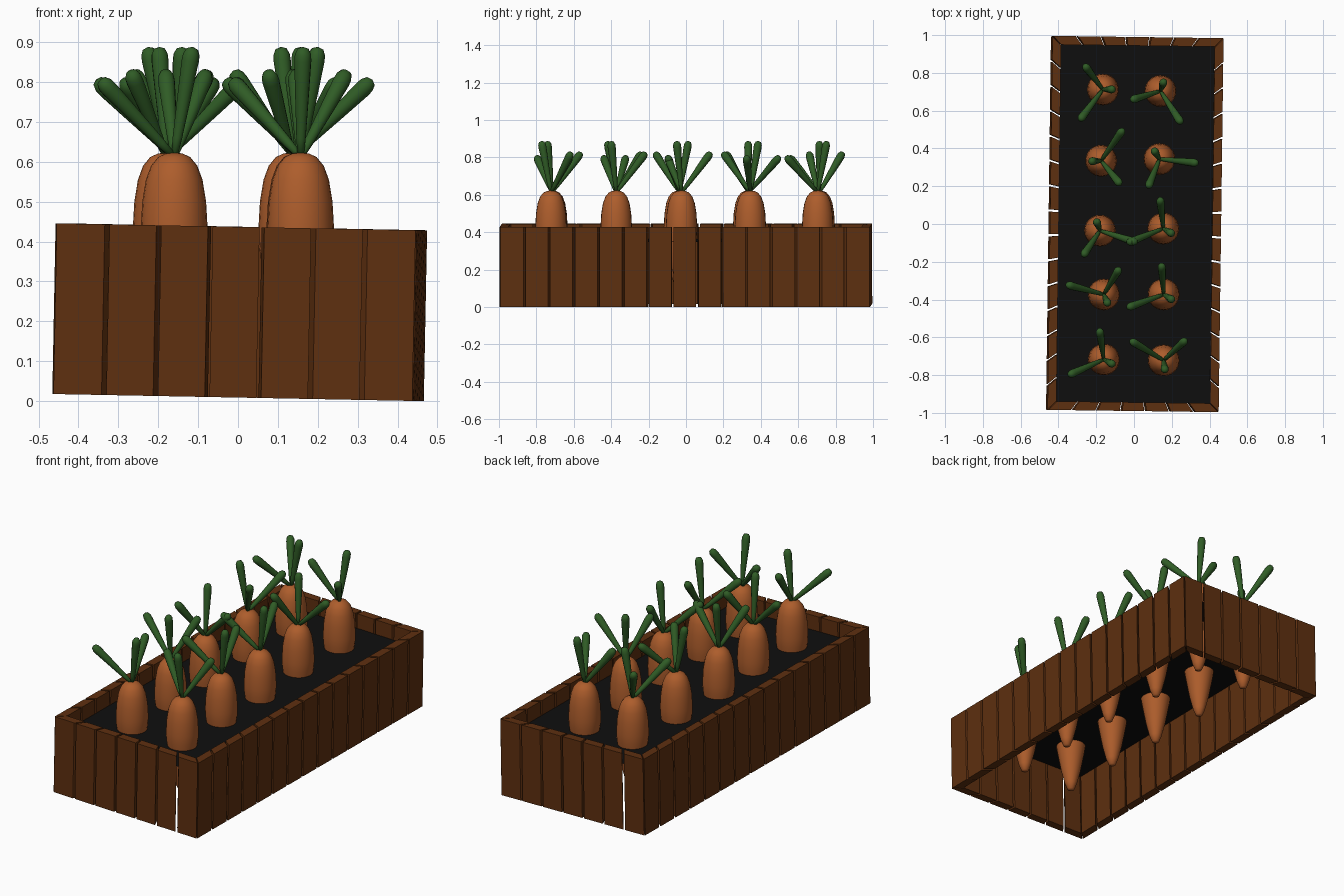
import bpy, bmesh, math
from mathutils import Vector, Matrix

if "Cube" in bpy.data.objects:
    bpy.data.objects.remove(bpy.data.objects["Cube"])


def material(name, rgb):
    m = bpy.data.materials.new(name)
    m.diffuse_color = (*rgb, 1)
    m.use_nodes = True
    m.node_tree.nodes["Principled BSDF"].inputs["Base Color"].default_value = m.diffuse_color
    return m


WOOD = material("brown wood", (0.112, 0.029, 0.005))
SOIL = material("black soil", (0.0045, 0.0045, 0.0045))
ORANGE = material("carrot orange", (0.42, 0.110, 0.025))
GREEN = material("leaf green", (0.029, 0.107, 0.019))


def finish(bm, name, mat, matrix=None, smooth=False):
    bmesh.ops.recalc_face_normals(bm, faces=bm.faces)
    me = bpy.data.meshes.new(name)
    for f in bm.faces:
        f.smooth = smooth
    bm.to_mesh(me)
    bm.free()
    me.materials.append(mat)
    ob = bpy.data.objects.new(name, me)
    if matrix:
        ob.matrix_world = matrix
    bpy.context.collection.objects.link(ob)
    return ob


def lathe(bm, profile, segs, matrix):
    """Revolve (radius, height) points, with a pole at each end."""
    rings = [[bm.verts.new(matrix @ Vector((r * math.cos(math.tau * i / segs),
                                            r * math.sin(math.tau * i / segs), z)))
              for i in range(segs)] for r, z in profile[1:-1]]
    ends = [bm.verts.new(matrix @ Vector((0, 0, p[1]))) for p in (profile[0], profile[-1])]
    for i in range(segs):
        j = (i + 1) % segs
        bm.faces.new((ends[0], rings[0][j], rings[0][i]))
        bm.faces.new((ends[1], rings[-1][i], rings[-1][j]))
        for a, b in zip(rings, rings[1:]):
            bm.faces.new((a[i], a[j], b[j], b[i]))


# Planter box: slightly turned and tipped
BOX = Matrix.Rotation(math.radians(-0.75), 4, 'Z') @ Matrix.Rotation(math.radians(1.1), 4, 'Y')
HX, HY, WALL, GAP = 0.453, 0.990, 0.046, 0.006
Z0, Z1, SOIL_Z = 0.009, 0.437, 0.355


def wall(name, half_len, half_dist, count, angle):
    """Row of upright planks whose joints fan out to mitred corners."""
    bm = bmesh.new()
    shrink = (half_len - WALL) / half_len
    step = 2 * half_len / count
    for i in range(count):
        a = -half_len + i * step + (GAP if i else 0.003)
        b = -half_len + (i + 1) * step - (GAP if i < count - 1 else 0.003)
        plan = [(a, -half_dist), (b, -half_dist),
                (b * shrink, -half_dist + WALL), (a * shrink, -half_dist + WALL)]
        lo = [bm.verts.new((x, y, Z0)) for x, y in plan]
        hi = [bm.verts.new((x, y, Z1)) for x, y in plan]
        bm.faces.new(lo)
        bm.faces.new(hi)
        for k in range(4):
            n = (k + 1) % 4
            bm.faces.new((lo[k], lo[n], hi[n], hi[k]))
    finish(bm, name, WOOD, BOX @ Matrix.Rotation(angle, 4, 'Z'))


wall("front_planks", HX, HY, 7, 0)
wall("back_planks", HX, HY, 7, math.pi)
wall("right_planks", HY, HX, 15, math.pi / 2)
wall("left_planks", HY, HX, 15, -math.pi / 2)

# Soil sheet between the walls
bm = bmesh.new()
bmesh.ops.create_grid(bm, x_segments=1, y_segments=1, size=1,
                      matrix=Matrix.Translation((0, 0, SOIL_Z))
                      @ Matrix.Diagonal((HX - WALL, HY - WALL, 1, 1)))
finish(bm, "soil", SOIL, BOX)

# Carrots: x, y, direction of the longest leaf in degrees
CARROTS = [(-.165, .712, 233), (-.174, .335, 55), (-.18, -.035, 342),
           (-.16, -.373, 165), (-.16, -.717, 204),
           (.14, .704, 303), (.135, .344, -6), (.155, -.024, 202),
           (.157, -.373, 200), (.157, -.722, 149)]
ROOT = [(0, .088), (.018, .094), (.032, .13), (.052, .21), (.074, .33), (.082, .385),
        (.084, .43), (.080, .50), (.071, .555), (.058, .59), (.040, .612), (.02, .621), (0, .623)]
# Leaves: turn from the longest leaf, reach, tip height
LEAVES = [(0, .203, .806), (-106, .160, .828), (128, .052, .888)]

for n, (x, y, turn) in enumerate(CARROTS, 1):
    bm = bmesh.new()
    lathe(bm, ROOT, 24, Matrix.Identity(4))
    finish(bm, f"carrot_{n}", ORANGE, Matrix.Translation((x, y, 0)), True)
    bm = bmesh.new()
    for rel, reach, top in LEAVES:
        t = math.radians(turn + rel)
        d = Vector((reach * math.cos(t), reach * math.sin(t), top - .612))
        L = d.length
        leaf = [(0, 0), (.008, .002), (.012, .05), (.018, L * .6), (.0215, L - .035),
                (.0205, L - .019), (.014, L - .005), (0, L)]
        lathe(bm, leaf, 12, Matrix.Translation((0, 0, .612))
              @ d.to_track_quat('Z', 'Y').to_matrix().to_4x4())
    finish(bm, f"carrot_leaves_{n}", GREEN, Matrix.Translation((x, y, 0)), True)
